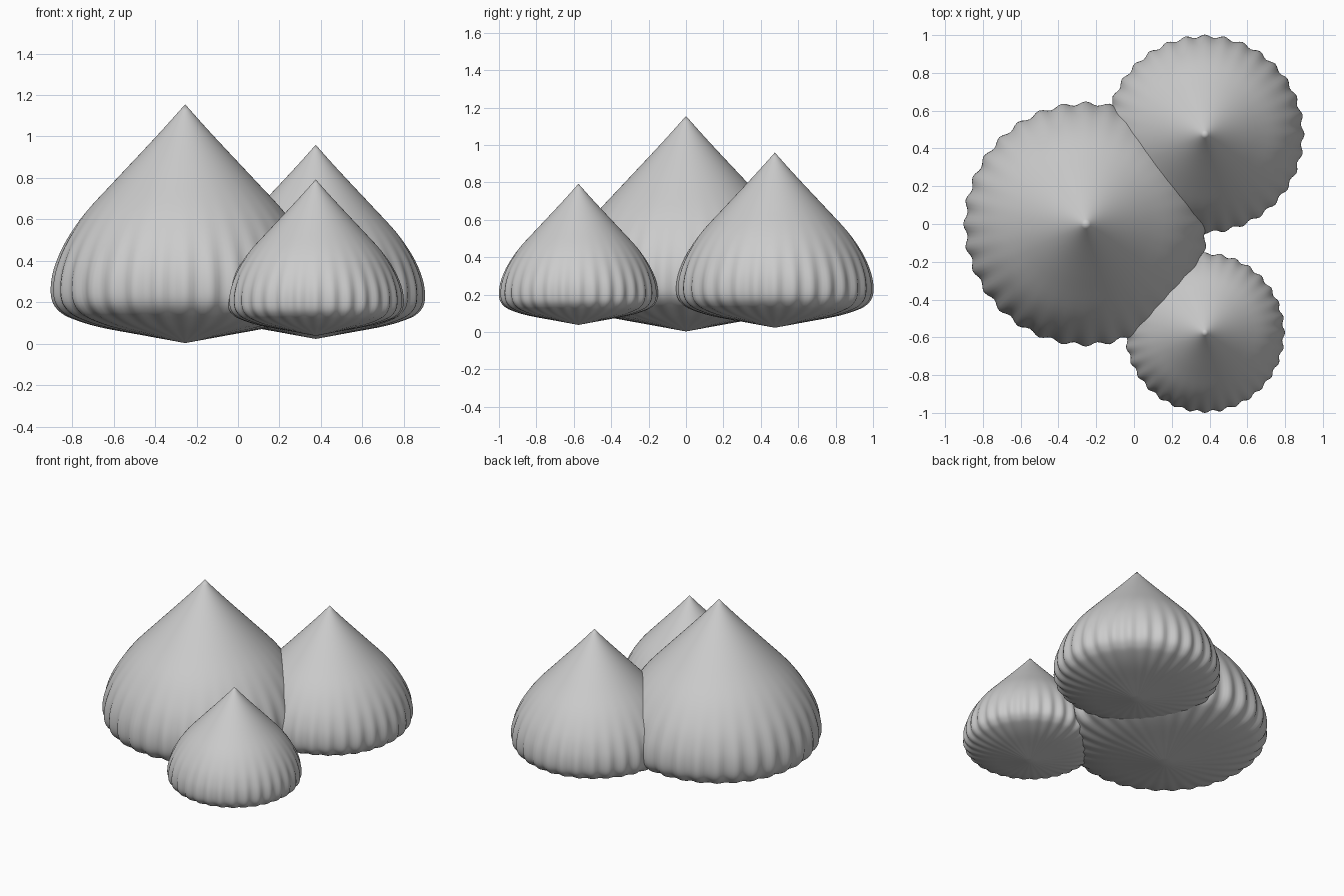
import bpy, bmesh, math
from mathutils.geometry import interpolate_bezier
from mathutils import Vector

if "Cube" in bpy.data.objects:
    bpy.data.objects.remove(bpy.data.objects["Cube"])

FLUTES, SEGS = 32, 192
# half profile (radius, height) of the largest bulb, bottom to tip
PROFILE = [(0, 0), (0.2, 0.037), (0.41, 0.077), (0.54, 0.118), (0.6, 0.153), (0.635, 0.205),
           (0.641, 0.285), (0.622, 0.38), (0.572, 0.495), (0.48, 0.63), (0.338, 0.785),
           (0.2, 0.932), (0.1, 1.04), (0, 1.152)]


def smooth_profile(pts, steps=4):
    """Catmull-Rom style curve through the profile points."""
    p = [Vector((r, z, 0)) for r, z in pts]
    p = [2 * p[0] - p[1]] + p + [2 * p[-1] - p[-2]]
    out = []
    for a, b, c, d in zip(p, p[1:], p[2:], p[3:]):
        out += interpolate_bezier(b, b + (c - a) / 6, c - (d - b) / 6, c, steps + 1)[:-1]
    return out + [p[-2]]


def bulb(name, x, y, z, s):
    bm = bmesh.new()
    rows = smooth_profile(PROFILE)
    bottom = bm.verts.new((0, 0, rows[0].y * s))
    top = bm.verts.new((0, 0, rows[-1].y * s))
    rings = []
    for q in rows[1:-1]:
        # flutes are deepest around the rim and fade to both ends
        depth = 0.011 * math.exp(-((q.y - 0.2) / 0.25) ** 2) * min(1, q.x / 0.6)
        ring = []
        for i in range(SEGS):
            a = math.tau * i / SEGS
            r = (q.x + depth * (math.cos(FLUTES * a) - 0.3)) * s
            ring.append(bm.verts.new((r * math.cos(a), r * math.sin(a), q.y * s)))
        rings.append(ring)
    for i in range(SEGS):
        j = (i + 1) % SEGS
        bm.faces.new((bottom, rings[0][j], rings[0][i]))
        bm.faces.new((top, rings[-1][i], rings[-1][j]))
        for lo, hi in zip(rings, rings[1:]):
            bm.faces.new((lo[i], lo[j], hi[j], hi[i]))
    for f in bm.faces:
        f.smooth = True
    me = bpy.data.meshes.new(name)
    bm.to_mesh(me)
    bm.free()
    ob = bpy.data.objects.new(name, me)
    ob.location = (x, y, z)
    bpy.context.collection.objects.link(ob)


# three overlapping fluted bulbs
bulb("large_bulb", -0.255, 0.0, 0.003, 1.0)
bulb("medium_bulb", 0.375, 0.475, 0.023, 0.813)
bulb("small_bulb", 0.375, -0.575, 0.038, 0.655)
